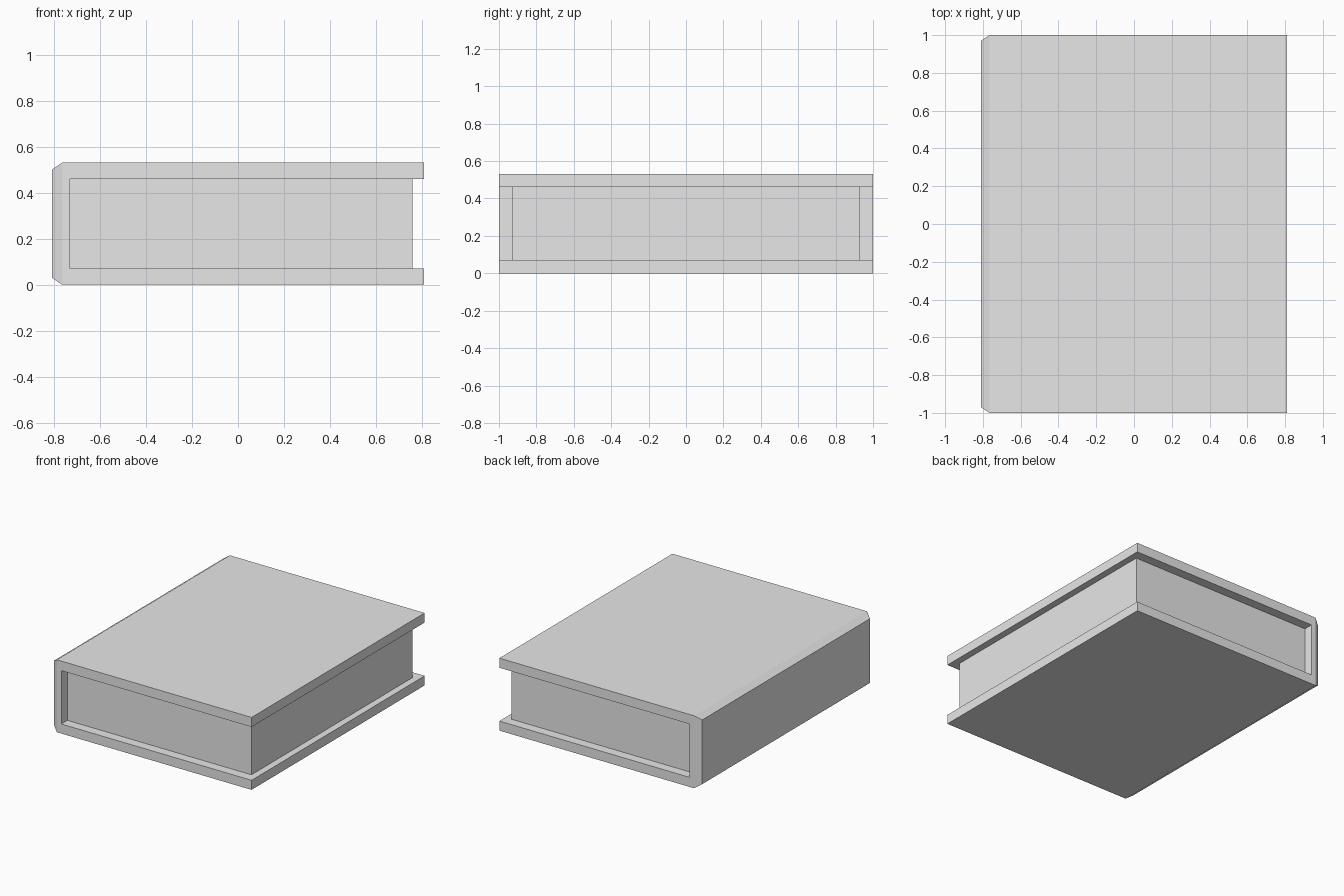
import bpy
import bmesh
from mathutils import Vector

cube = bpy.data.objects.get("Cube")
if cube:
    bpy.data.objects.remove(cube, do_unlink=True)

grey = bpy.data.materials.new("light grey")
grey.use_nodes = True
colour = (0.8, 0.8, 0.8, 1)
grey.diffuse_color = colour
grey.node_tree.nodes["Principled BSDF"].inputs["Base Color"].default_value = colour

HEIGHT = 0.53
BOARD = 0.07            # cover board thickness
HALF_X, HALF_Y = 0.81, 1.0
SPINE_IN = -0.73        # inner face of the spine
CHAMFER_X, CHAMFER = 0.045, 0.03


def add_object(name, bm):
    bmesh.ops.recalc_face_normals(bm, faces=bm.faces[:])
    mesh = bpy.data.meshes.new(name)
    bm.to_mesh(mesh)
    bm.free()
    mesh.materials.append(grey)
    obj = bpy.data.objects.new(name, mesh)
    bpy.context.collection.objects.link(obj)
    return obj


def extrude_profile(points, half_depth):
    """Extrude an (x, z) outline symmetrically along y."""
    bm = bmesh.new()
    face = bm.faces.new([bm.verts.new((x, -half_depth, z)) for x, z in points])
    result = bmesh.ops.extrude_face_region(bm, geom=[face], use_keep_orig=True)
    verts = [v for v in result["geom"] if isinstance(v, bmesh.types.BMVert)]
    bmesh.ops.translate(bm, verts=verts, vec=(0, 2 * half_depth, 0))
    return bm


# Cover: two boards joined by the spine
back = -HALF_X + CHAMFER_X
low, high = BOARD, HEIGHT - BOARD
bm = extrude_profile([(back, 0), (HALF_X, 0), (HALF_X, low), (SPINE_IN, low),
                      (SPINE_IN, high), (HALF_X, high), (HALF_X, HEIGHT),
                      (back, HEIGHT)], HALF_Y)

# Spine: push the outer face out and taper it on all four sides
bm.normal_update()
spine = min(bm.faces, key=lambda f: f.calc_center_median().x)
spine = bmesh.ops.extrude_discrete_faces(bm, faces=[spine])["faces"][0]
middle = Vector((0, 0, HEIGHT / 2))
for v in spine.verts:
    v.co.x = -HALF_X
    v.co.y -= CHAMFER if v.co.y > 0 else -CHAMFER
    v.co.z -= CHAMFER if v.co.z > middle.z else -CHAMFER
add_object("cover", bm)

# Page block
bm = extrude_profile([(SPINE_IN, low), (0.76, low), (0.76, high),
                      (SPINE_IN, high)], 0.93)
add_object("pages", bm)
